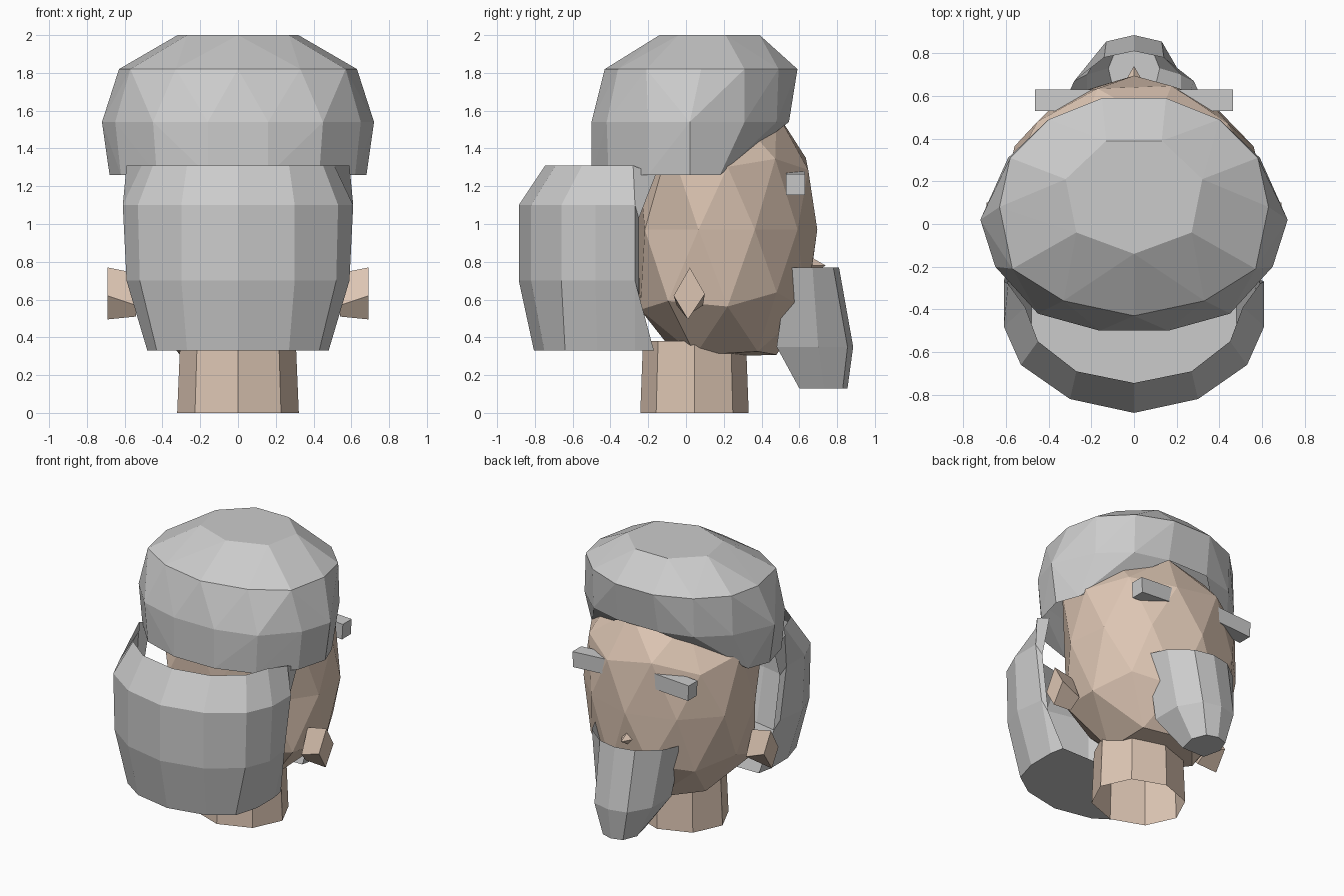
import bpy, bmesh
from math import pi
from mathutils import Matrix

if "Cube" in bpy.data.objects:
    bpy.data.objects.remove(bpy.data.objects["Cube"])

skin = bpy.data.materials.new("skin")
skin.diffuse_color = (0.72, 0.56, 0.45, 1)
skin.use_nodes = True
skin.node_tree.nodes["Principled BSDF"].inputs["Base Color"].default_value = skin.diffuse_color


def finish(bm, name, mat=None, fix=True):
    if fix:
        bmesh.ops.recalc_face_normals(bm, faces=bm.faces)
    me = bpy.data.meshes.new(name)
    bm.to_mesh(me)
    bm.free()
    ob = bpy.data.objects.new(name, me)
    bpy.context.collection.objects.link(ob)
    if mat:
        me.materials.append(mat)
    return ob


def mirrored(half):
    """Half outline starting on the centre line -> full outline."""
    return [(-x, *r) for x, *r in reversed(half) if x > 0] + list(half)


def basket(name, levels):
    """Open-topped curved shell; the last level closes as the floor."""
    bm = bmesh.new()
    rows = [[bm.verts.new(p) for p in mirrored(h)] for h in levels]
    for a, b in zip(rows, rows[1:]):
        for i in range(len(a) - 1):
            bm.faces.new((a[i], a[i + 1], b[i + 1], b[i]))
    bm.faces.new(rows[-1])
    return finish(bm, name)


def at(z, pts):
    return [(x, y, z) for x, y in pts]


# head: low-poly ball, broad and boxy at the nape, pointed towards the face
bm = bmesh.new()
bmesh.ops.create_icosphere(bm, subdivisions=2, radius=1)
for v in bm.verts:
    x, y, z = v.co
    n, m = (1.8, 3) if y > 0.05 else (3.5, 5)
    r = (abs(x) ** n + abs(y) ** n) ** (1 / n)
    k = (r ** m + abs(z) ** m) ** (-1 / m)
    x, y, z = x * k, y * k, z * k
    t = max(0, -z)
    v.co = (x * 0.6 * (1 - 0.15 * t), 0.22 + y * 0.475,
            0.97 + z * 0.67 - 0.08 * t * max(0, y))
finish(bm, "head", skin)

# neck: open eight-sided tube
bm = bmesh.new()
bmesh.ops.create_cone(bm, cap_ends=False, segments=8, radius1=1, radius2=0.95, depth=0.38,
                      matrix=Matrix.Translation((0, 0.045, 0.19)) @ Matrix.Diagonal((0.322, 0.287, 1, 1)))
finish(bm, "neck", skin)

# nose
bm = bmesh.new()
bmesh.ops.create_cone(bm, cap_ends=True, segments=4, radius1=0.08, radius2=0, depth=0.14,
                      matrix=Matrix.Translation((0, 0.67, 0.78)) @ Matrix.Rotation(-pi / 2, 4, 'X'))
finish(bm, "nose", skin)

# hair cap: faceted dome, open underneath and cut away over the forehead
rings = [
    at(2.0, [(0, -0.14), (0.27, -0.04), (0.32, 0.21), (0.13, 0.39)]),
    at(1.82, [(0, -0.43), (0.33, -0.36), (0.57, -0.21), (0.63, 0.08), (0.58, 0.31), (0.4, 0.49), (0.15, 0.59)]),
    at(1.54, [(0.16, -0.5), (0.45, -0.42), (0.65, -0.2), (0.72, 0.02), (0.59, 0.31), (0.4, 0.48), (0.16, 0.545)]),
    at(1.26, [(0.16, -0.5), (0.43, -0.41), (0.62, -0.2), (0.68, 0.02), (0.62, 0.18)]),
]
bm = bmesh.new()
for ring in rings:
    for p in mirrored(ring):
        bm.verts.new(p)
bmesh.ops.convex_hull(bm, input=bm.verts)
bmesh.ops.recalc_face_normals(bm, faces=bm.faces)
bmesh.ops.delete(bm, geom=[f for f in bm.faces if f.normal.z < -0.75], context='FACES')
finish(bm, "hair_cap", fix=False)

# back hair: hollow basket behind the head
basket("back_hair", [
    at(1.31, [(0, -0.745), (0.27, -0.69), (0.45, -0.55), (0.51, -0.39), (0.59, -0.28)]) + [(0.585, -0.16, 1.26)],
    at(1.1, [(0, -0.885), (0.3, -0.82), (0.53, -0.66), (0.61, -0.48), (0.61, -0.27)]) + [(0.57, -0.25, 1.03)],
    at(0.7, [(0, -0.885), (0.3, -0.82), (0.52, -0.66), (0.59, -0.48), (0.56, -0.27)]) + [(0.52, -0.25, 0.62)],
    at(0.33, [(0, -0.805), (0.27, -0.75), (0.43, -0.64), (0.48, -0.47), (0.48, -0.27), (0.46, -0.17)]),
])

# beard: hollow tapering basket on the chin
basket("beard", [
    at(0.77, [(0, 0.81), (0.14, 0.78), (0.28, 0.67), (0.34, 0.54)]),
    at(0.35, [(0, 0.885), (0.13, 0.855), (0.22, 0.70), (0.22, 0.48)]),
    at(0.13, [(0, 0.855), (0.08, 0.83), (0.12, 0.73), (0.09, 0.6)]),
])

# ears and eyebrows, one per side
outer = [(0.02, 0.77), (0.10, 0.63), (0.01, 0.495), (-0.065, 0.62)]
inner = [(0.02, 0.74), (0.09, 0.57), (0.0, 0.51), (-0.05, 0.57)]
for s, side in ((1, "right"), (-1, "left")):
    bm = bmesh.new()
    a = [bm.verts.new((s * 0.69, y, z)) for y, z in outer]
    b = [bm.verts.new((s * 0.54, y, z)) for y, z in inner]
    bm.faces.new(a)
    bm.faces.new(b)
    for i in range(4):
        j = (i + 1) % 4
        bm.faces.new((a[i], a[j], b[j], b[i]))
    finish(bm, side + "_ear", skin)

    bm = bmesh.new()
    bmesh.ops.create_cube(bm, size=1, matrix=Matrix.Translation((s * 0.275, 0.58, 1.22))
                          @ Matrix.Rotation(s * 0.06, 4, 'Y') @ Matrix.Diagonal((0.37, 0.1, 0.11, 1)))
    finish(bm, side + "_eyebrow")
